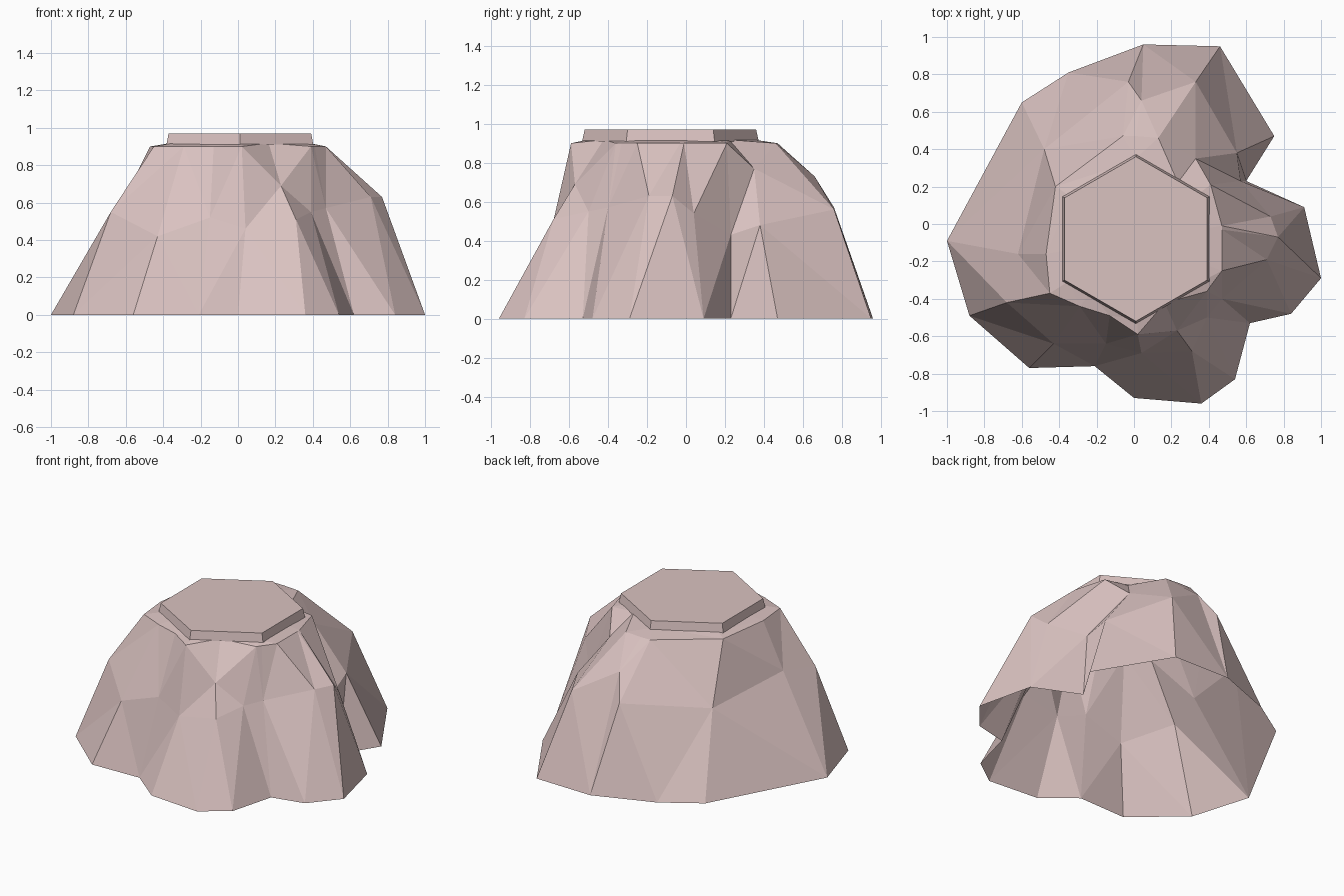
import bpy
import bmesh
import math
from mathutils import Vector

default_cube = bpy.data.objects.get("Cube")
if default_cube:
    bpy.data.objects.remove(default_cube, do_unlink=True)

# Single stone colour
stone = bpy.data.materials.new("dusty_pink_stone")
stone.use_nodes = True
colour = (0.7, 0.54, 0.53, 1.0)
stone.diffuse_color = colour
shader = next(n for n in stone.node_tree.nodes if n.type == "BSDF_PRINCIPLED")
shader.inputs["Base Color"].default_value = colour
shader.inputs["Roughness"].default_value = 0.9

CENTRE = Vector((0.01, -0.08, 0))
HEX_SIZE = 0.44


def hexagon_point(toward, scale, height):
    """Point on a scaled hexagon outline, in the direction of another point."""
    offset = toward - CENTRE
    angle = math.atan2(offset.y, offset.x)
    sector = math.pi / 3
    local = (angle + sector / 2) % sector - sector / 2
    radius = HEX_SIZE * scale * math.cos(sector / 2) / math.cos(local)
    return CENTRE + Vector((math.cos(angle) * radius, math.sin(angle) * radius, height))


def build_shell(name, rings, closed_top=False):
    """Join matching rings of points with flat faces."""
    bm = bmesh.new()
    loops = [[bm.verts.new(point) for point in ring] for ring in rings]
    count = len(loops[0])
    for lower, upper in zip(loops, loops[1:]):
        for i in range(count):
            j = (i + 1) % count
            bm.faces.new((lower[i], lower[j], upper[j], upper[i]))
    if closed_top:
        bm.faces.new(loops[-1])
    bmesh.ops.triangulate(bm, faces=[f for f in bm.faces if len(f.verts) == 4],
                          quad_method="SHORT_EDGE")
    mesh = bpy.data.meshes.new(name)
    bm.to_mesh(mesh)
    bm.free()
    mesh.materials.append(stone)
    obj = bpy.data.objects.new(name, mesh)
    bpy.context.collection.objects.link(obj)
    return obj


# Scalloped ground outline, counter-clockwise from the left side
ground = [Vector((x, y, 0)) for x, y in (
    (.91, .09), (.6, .23), (.75, .47), (.46, .95), (.05, .96), (-.35, .81),
    (-.6, .65), (-1, -.09), (-.88, -.49), (-.56, -.77), (-.21, -.76),
    (0, -.93), (.36, -.96), (.54, -.83), (.62, -.53), (.84, -.48), (1, -.29))]

# Ridges and creases halfway up the slope
slope = [Vector(point) for point in (
    (.73, .04, .54), (.57, .23, .43), (.55, .38, .48), (.33, .76, .56),
    (.04, .66, .73), (-.03, .76, .57), (-.48, .4, .52), (-.62, -.16, .6),
    (-.68, -.42, .55), (-.43, -.64, .42), (-.15, -.64, .52), (.04, -.69, .46),
    (.31, -.68, .51), (.39, -.5, .55), (.47, -.4, .57), (.71, -.19, .63),
    (.77, -.07, .63))]

# Shoulder rim below the cap, with two lower notches
shoulder = [Vector((x, y, 0.9)) for x, y in (
    (.47, -.01), (.41, .21), (.33, .35), (.13, .46), (.01, .47), (-.06, .47),
    (-.42, .2), (-.47, -.16), (-.45, -.37), (-.29, -.44), (-.13, -.49),
    (.02, -.59), (.23, -.57), (.39, -.36), (.41, -.33), (.47, -.25), (.47, -.03))]
shoulder[2].z = 0.77
shoulder[12].z = 0.69

collar = [hexagon_point(point, 0.98, 0.918) for point in shoulder]
build_shell("rock_mound", [ground, slope, shoulder, collar])

# Flat hexagonal cap slab
corners = [CENTRE + Vector((math.sin(-k * math.pi / 3), math.cos(k * math.pi / 3), 0))
           for k in range(6)]
slab_base = [hexagon_point(corner, 1.03, 0.91) for corner in corners]
slab_top = [hexagon_point(corner, 1.0, 0.97) for corner in corners]
build_shell("cap_slab", [slab_base, slab_top], closed_top=True)
